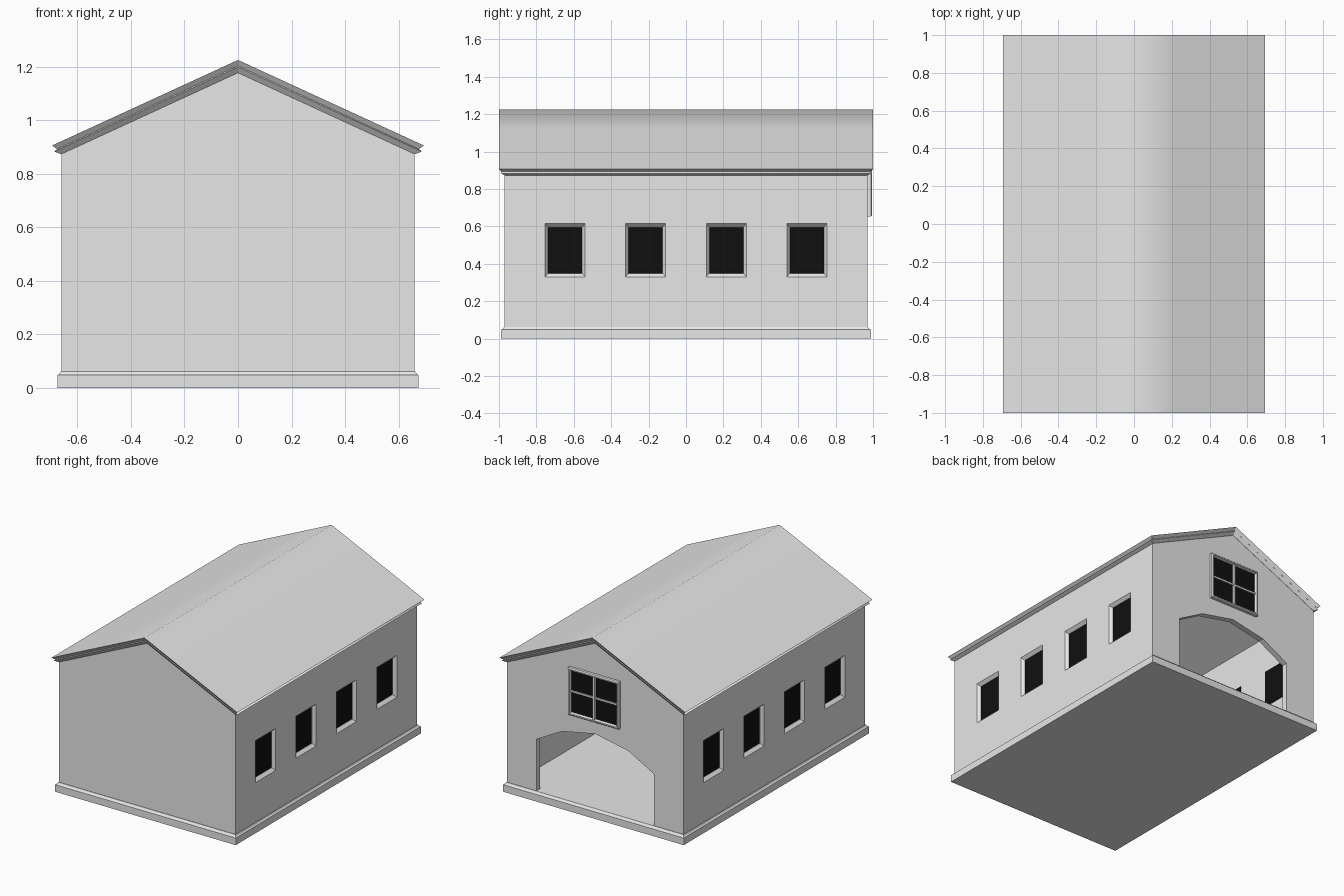
import bpy, bmesh

if "Cube" in bpy.data.objects:
    bpy.data.objects.remove(bpy.data.objects["Cube"], do_unlink=True)


def material(name, value):
    m = bpy.data.materials.new(name)
    m.use_nodes = True
    colour = (value, value, value, 1)
    m.diffuse_color = colour
    m.node_tree.nodes["Principled BSDF"].inputs["Base Color"].default_value = colour
    return m


GREY = material("plaster grey", 0.8)
BLACK = material("glass black", 0.005)
RIDGE, SLOPE = 1.225, 0.46


def loft(name, rings, mat=GREY, cap=True):
    """Skin matching rings; each cap is a strip of quads across its ring."""
    bm = bmesh.new()
    loops = [[bm.verts.new(p) for p in ring] for ring in rings]
    n = len(rings[0])
    for a, b in zip(loops, loops[1:]):
        for i in range(n):
            j = (i + 1) % n
            bm.faces.new((a[i], a[j], b[j], b[i]))
    if cap:
        for r in (loops[0], loops[-1]):
            for i in range(n // 2 - 1):
                bm.faces.new((r[i], r[i + 1], r[n - 2 - i], r[n - 1 - i]))
    bmesh.ops.recalc_face_normals(bm, faces=bm.faces)
    mesh = bpy.data.meshes.new(name)
    bm.to_mesh(mesh)
    bm.free()
    mesh.materials.append(mat)
    ob = bpy.data.objects.new(name, mesh)
    bpy.context.collection.objects.link(ob)
    return ob


def plan_rect(w, d, z):
    return [(-w, -d, z), (w, -d, z), (w, d, z), (-w, d, z)]


def gable(w, d, drop=None, z=0, xs=()):
    """Plan outline, flat at z or folded over the ridge and lowered by drop."""
    row = [-w, *[-x for x in xs], 0, *reversed(xs), w]
    def height(x):
        return z if drop is None else RIDGE - SLOPE * abs(x) - drop
    return [(x, -d, height(x)) for x in row] + [(x, d, height(x)) for x in reversed(row)]


def side_rect(x, y, z, hw, hh):
    return [(x, y - hw, z - hh), (x, y + hw, z - hh), (x, y + hw, z + hh), (x, y - hw, z + hh)]


def back_rect(y, z, hw, hh, x=0):
    return [(x - hw, y, z - hh), (x + hw, y, z - hh), (x + hw, y, z + hh), (x - hw, y, z + hh)]


def carve(ob, cutter):
    mod = ob.modifiers.new("cut", "BOOLEAN")
    mod.operation, mod.solver, mod.object = "DIFFERENCE", "EXACT", cutter
    cutter.hide_render = True
    graph = bpy.context.evaluated_depsgraph_get()
    mesh = bpy.data.meshes.new_from_object(ob.evaluated_get(graph))
    ob.modifiers.clear()
    ob.data = mesh
    bpy.data.objects.remove(cutter, do_unlink=True)


# Base slab with a small stepped top; its top is also the floor
loft("base", [plan_rect(0.675, 0.988, 0), plan_rect(0.675, 0.988, 0.048),
              plan_rect(0.668, 0.98, 0.052), plan_rect(0.663, 0.973, 0.062)])

# Hollow walls
walls = loft("walls", [gable(0.66, 0.97, z=0.05), gable(0.66, 0.97, drop=0.035)])
carve(walls, loft("room_cutter", [gable(0.62, 0.93, z=0.02), gable(0.62, 0.93, drop=0.09)]))

# Arched doorway in the back wall
arch = [(-0.44, 0.41), (-0.25, 0.515), (0, 0.565), (0.25, 0.515), (0.44, 0.41)]
outline = arch + [(x, 0.02) for x, _ in reversed(arch)]
carve(walls, loft("arch_cutter", [[(x, y, z) for x, z in outline] for y in (0.9, 1.0)]))

# Side windows: tapered recesses with dark panes
for side, label in ((1, "left"), (-1, "right")):
    for i in range(4):
        y, z = (i - 1.5) * 0.431, 0.472
        carve(walls, loft("window_cutter", [
            side_rect(side * 0.68, y, z, 0.107, 0.142),
            side_rect(side * 0.66, y, z, 0.107, 0.142),
            side_rect(side * 0.64, y, z, 0.091, 0.123),
            side_rect(side * 0.59, y, z, 0.091, 0.123)]))
        loft(f"{label}_window_pane_{i + 1}", [
            side_rect(side * x, y, z, 0.094, 0.126) for x in (0.638, 0.615)], BLACK)

# Back gable window: raised frame, pane and crossing bars
WZ, WW, WH = 0.812, 0.19, 0.16
loft("back_window_frame", [
    back_rect(0.96, WZ, WW, WH), back_rect(0.988, WZ, WW, WH),
    back_rect(0.995, WZ, WW - 0.006, WH - 0.006),
    back_rect(0.995, WZ, WW - 0.014, WH - 0.014),
    back_rect(0.96, WZ, WW - 0.02, WH - 0.02)], cap=False)
loft("back_window_pane", [back_rect(y, WZ, WW - 0.015, WH - 0.015) for y in (0.969, 0.975)], BLACK)
loft("back_window_upright", [back_rect(y, WZ, 0.008, WH - 0.015) for y in (0.972, 0.987)])
loft("back_window_crossbar", [back_rect(y, WZ, WW - 0.015, 0.006) for y in (0.972, 0.984)])

# Roof with a two-step moulded edge
layers = [(0.694, 1.0, 0), (0.676, 0.985, 0.022), (0.686, 0.988, 0.026), (0.661, 0.971, 0.048)]
roof = loft("roof", [gable(w, d, drop, xs=(0.22,)) for w, d, drop in layers])
for face in roof.data.polygons:
    face.use_smooth = face.normal.z > 0.5
